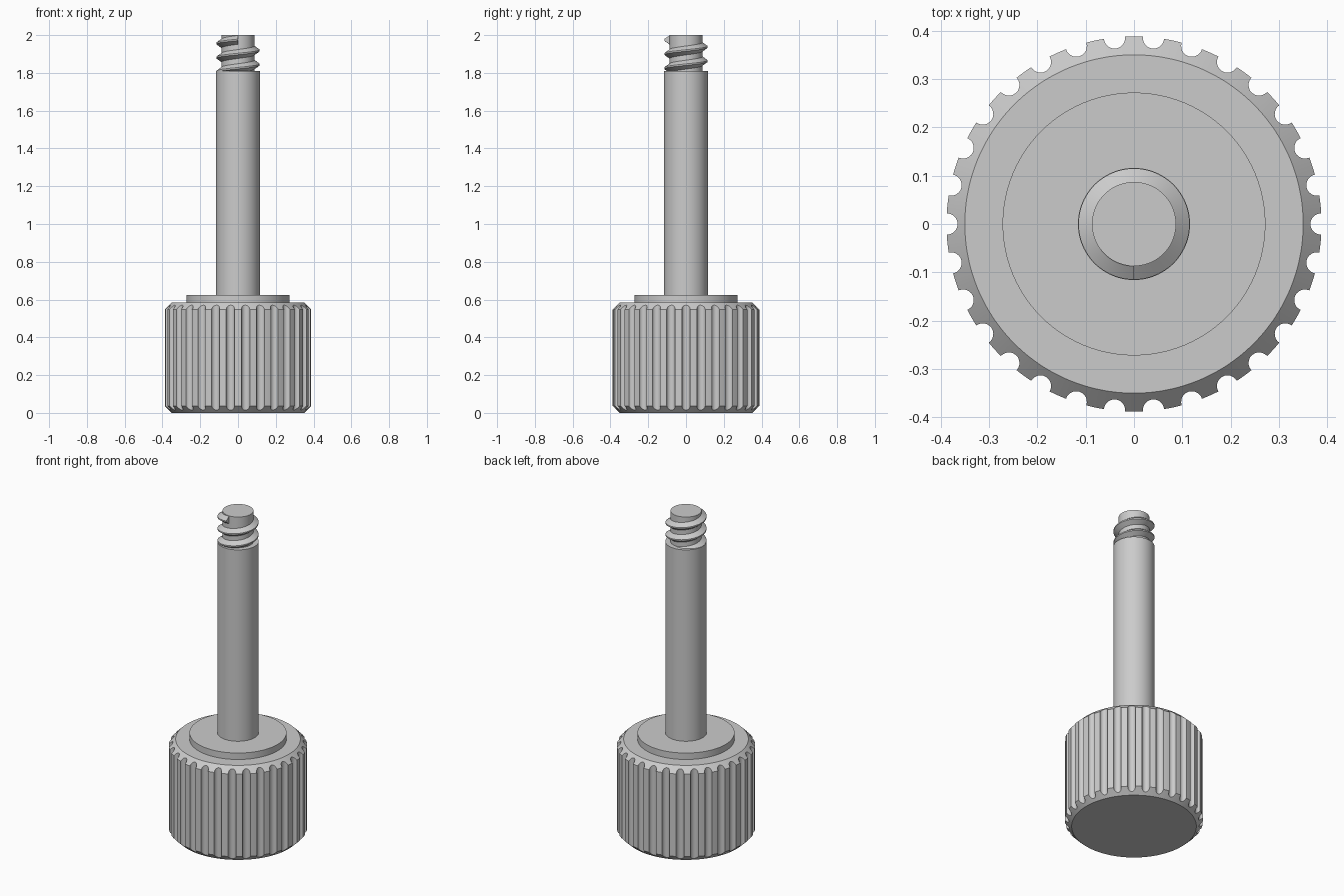
import bpy, bmesh
from math import pi, cos, sin, acos, atan2, hypot, radians

cube = bpy.data.objects.get("Cube")
if cube:
    bpy.data.objects.remove(cube, do_unlink=True)

COLOR = (0.6, 0.6, 0.6, 1)
steel = bpy.data.materials.new("plain_grey_steel")
steel.use_nodes = True
steel.diffuse_color = COLOR
steel.node_tree.nodes["Principled BSDF"].inputs["Base Color"].default_value = COLOR


def skin(name, rings):
    """Bridge a stack of equal closed rings and cap both ends."""
    bm = bmesh.new()
    loops = [[bm.verts.new(p) for p in ring] for ring in rings]
    n = len(loops[0])
    for a, b in zip(loops, loops[1:]):
        for i in range(n):
            j = (i + 1) % n
            bm.faces.new((a[i], a[j], b[j], b[i]))
    bm.faces.new(loops[0][::-1])
    bm.faces.new(loops[-1])
    bmesh.ops.recalc_face_normals(bm, faces=bm.faces)
    mesh = bpy.data.meshes.new(name)
    bm.to_mesh(mesh)
    bm.free()
    mesh.materials.append(steel)
    obj = bpy.data.objects.new(name, mesh)
    bpy.context.collection.objects.link(obj)
    bpy.ops.object.select_all(action='DESELECT')
    obj.select_set(True)
    bpy.context.view_layer.objects.active = obj
    bpy.ops.object.shade_smooth_by_angle(angle=radians(30))
    return obj


def polar(r, t, z):
    return (r * cos(t), r * sin(t), z)


def cylinder(name, r, z0, z1, sides=96):
    ts = [2 * pi * i / sides for i in range(sides)]
    return skin(name, [[polar(r, t, z) for t in ts] for z in (z0, z1)])


# Knurled head: round grooves around the rim, chamfered top and bottom
HEAD_R, CAP_R, HEAD_H, CHAMFER = 0.388, 0.35, 0.585, 0.037
GROOVES, GROOVE_R, GROOVE_C = 30, 0.022, 0.387
ARC, LAND = 12, 4
edge = acos((HEAD_R**2 - GROOVE_C**2 - GROOVE_R**2) / (2 * GROOVE_C * GROOVE_R))
half = atan2(GROOVE_R * sin(edge), GROOVE_C + GROOVE_R * cos(edge))
pitch_angle = 2 * pi / GROOVES
outline = []
for k in range(GROOVES):
    base = k * pitch_angle
    for i in range(ARC + 1):
        a = 2 * pi - edge - (2 * pi - 2 * edge) * i / ARC
        x, y = GROOVE_C + GROOVE_R * cos(a), GROOVE_R * sin(a)
        outline.append((hypot(x, y), base + atan2(y, x)))
    for i in range(1, LAND):
        outline.append((HEAD_R, base + half + (pitch_angle - 2 * half) * i / LAND))


def chamfer_z(r):
    return (r - CAP_R) / (HEAD_R - CAP_R) * CHAMFER


skin("knurled_head", [
    [polar(CAP_R, t, 0) for r, t in outline],
    [polar(r, t, chamfer_z(r)) for r, t in outline],
    [polar(r, t, HEAD_H - chamfer_z(r)) for r, t in outline],
    [polar(CAP_R, t, HEAD_H) for r, t in outline],
])

# Collar, shank and threaded core
cylinder("collar", 0.272, HEAD_H - 0.01, 0.625)
cylinder("shank", 0.116, 0.615, 1.81)
cylinder("thread_core", 0.087, 1.8, 2.0)

# Right-handed thread ending at the front
PITCH, TURNS, END_Z, STEPS = 0.075, 2.75, 1.975, 64
section = [(0.085, -0.025), (0.115, -0.004), (0.115, 0.004), (0.085, 0.025)]
count = int(TURNS * STEPS)
rings = []
for i in range(count + 1):
    turn = (i - count) / STEPS
    rings.append([polar(r, -pi / 2 + 2 * pi * turn, END_Z + PITCH * turn + dz)
                  for r, dz in section])
skin("screw_thread", rings)
